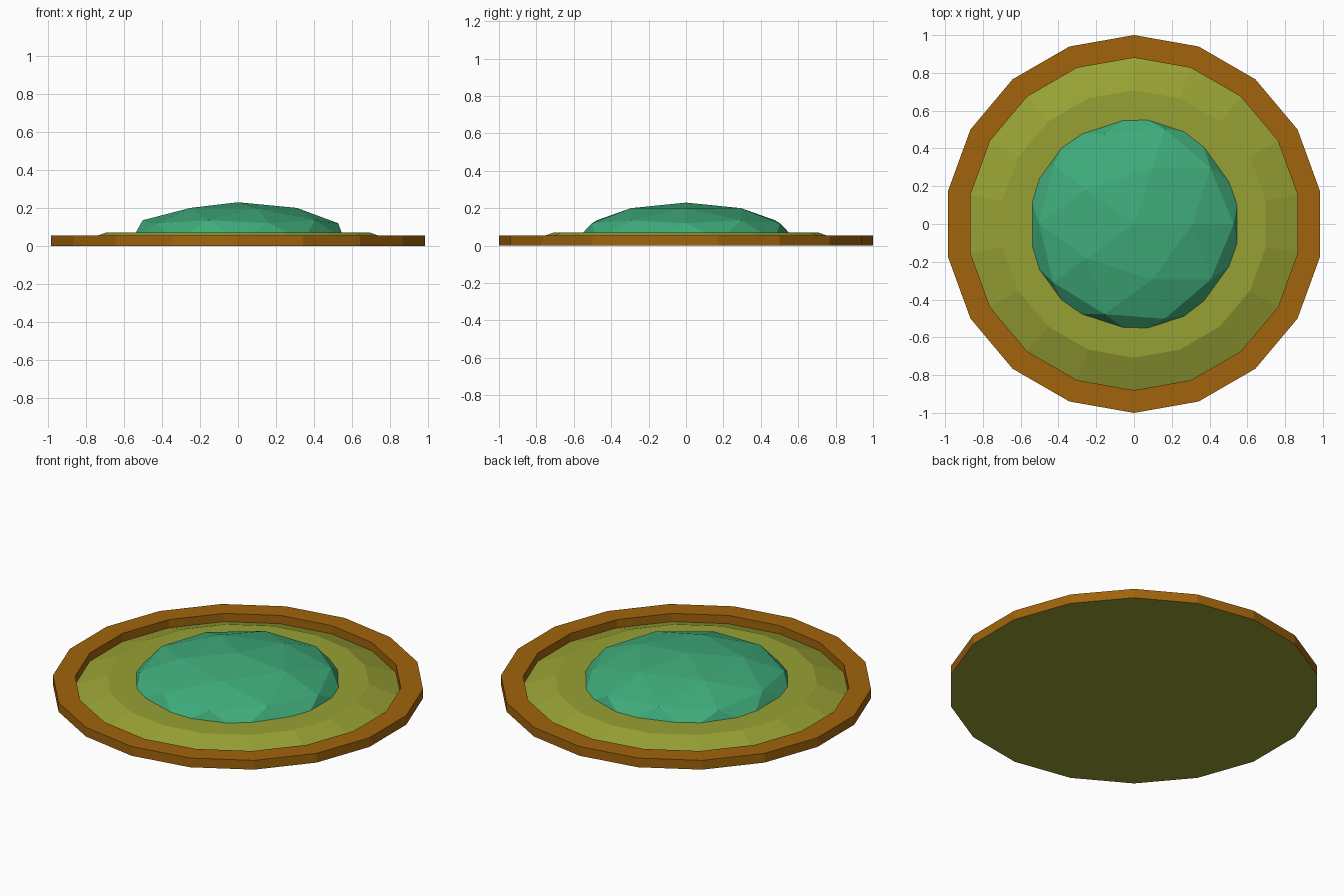
import bpy, bmesh
from math import sin, cos, pi

if "Cube" in bpy.data.objects:
    bpy.data.objects.remove(bpy.data.objects["Cube"])

SIDES = 18


def lin(r, g, b):
    return [(c / 255) ** 2.2 for c in (r, g, b)] + [1]


def finish(bm, name, color):
    bmesh.ops.recalc_face_normals(bm, faces=bm.faces)
    mesh = bpy.data.meshes.new(name)
    bm.to_mesh(mesh)
    bm.free()
    mat = bpy.data.materials.new(name + "_colour")
    mat.diffuse_color = color
    mat.use_nodes = True
    mat.node_tree.nodes["Principled BSDF"].inputs["Base Color"].default_value = mat.diffuse_color
    mesh.materials.append(mat)
    obj = bpy.data.objects.new(name, mesh)
    bpy.context.collection.objects.link(obj)
    return obj


def lathe(name, profile, color, caps=False):
    """Faceted revolve of (radius, z) points with a corner on the y axis."""
    bm = bmesh.new()
    rings = []
    for r, z in profile:
        rings.append([bm.verts.new((r * sin(2 * pi * i / SIDES), r * cos(2 * pi * i / SIDES), z))
                      for i in range(SIDES)])
    for a, b in zip(rings, rings[1:]):
        for i in range(SIDES):
            j = (i + 1) % SIDES
            bm.faces.new((a[i], a[j], b[j], b[i]))
    if caps:
        bm.faces.new(rings[0])
        bm.faces.new(rings[-1])
    return finish(bm, name, color)


# Olive base plate with sloped shoulder and flat raised centre
lathe("base_plate", [(1.0, 0.0), (0.88, 0.006), (0.708, 0.07)], lin(150, 160, 55), caps=True)

# Brown raised rim, open underneath where it meets the plate
lathe("rim", [(1.0, 0.0), (1.0, 0.055), (0.88, 0.055), (0.88, 0.004)], lin(160, 100, 20))

# Faceted dome: squashed icosphere, upper half only, sunk into the plate
bm = bmesh.new()
bmesh.ops.create_icosphere(bm, subdivisions=2, radius=1)
bmesh.ops.scale(bm, vec=(0.59, 0.59, 0.2), verts=bm.verts)
bmesh.ops.translate(bm, vec=(0, 0, 0.03), verts=bm.verts)
bmesh.ops.bisect_plane(bm, geom=bm.verts[:] + bm.edges[:] + bm.faces[:],
                       plane_co=(0, 0, 0.03), plane_no=(0, 0, 1), clear_inner=True)
finish(bm, "dome", lin(65, 170, 122))
